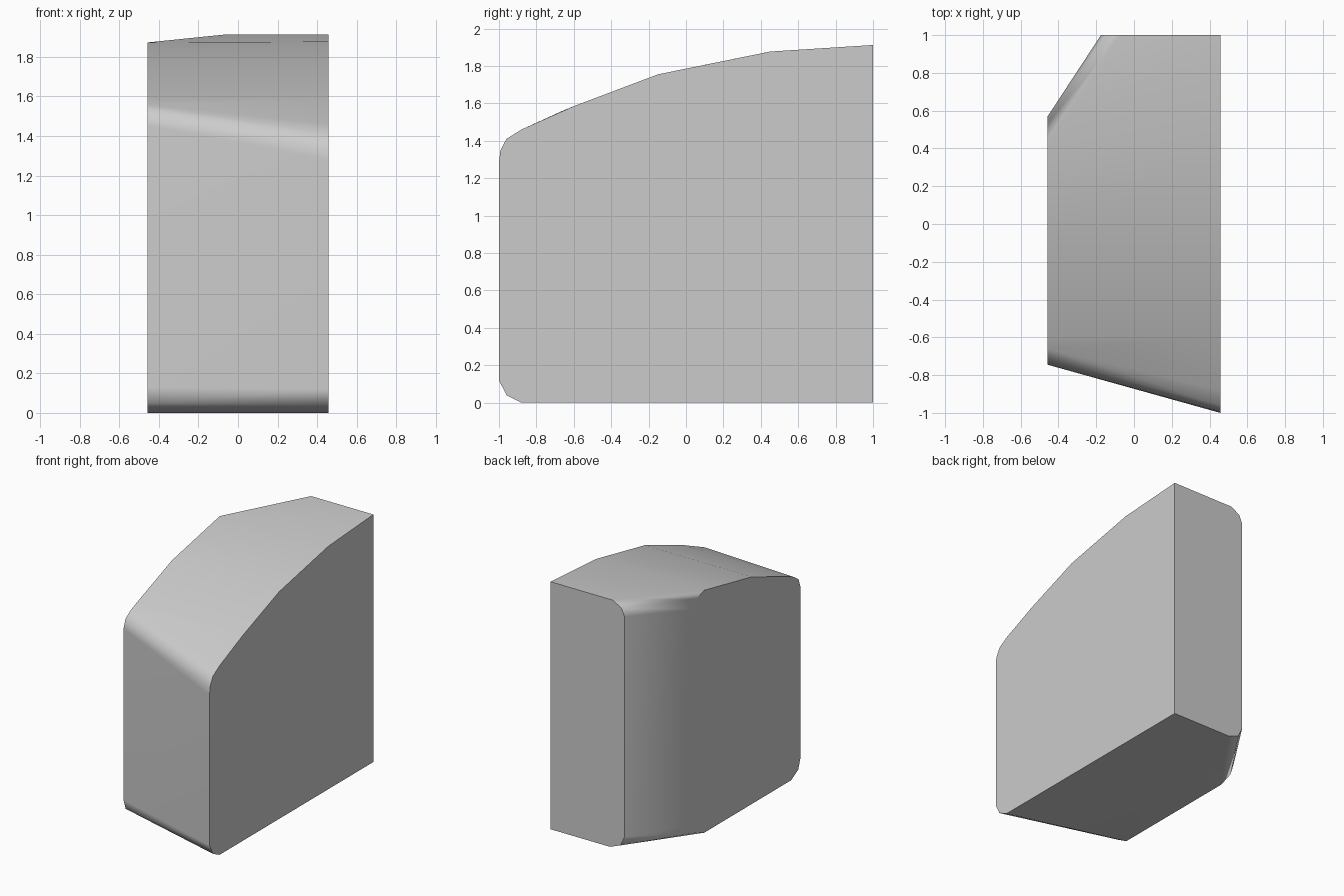
import bpy
import bmesh
import math

if "Cube" in bpy.data.objects:
    bpy.data.objects.remove(bpy.data.objects["Cube"])

HALF_W = 0.457

# Crowned top, shared by both sides (y, z)
crown = [(-0.15, 1.755), (-0.6, 1.585)]

# Tall right side outline (y, z)
right = [(1, 0), (1, 1.912), (0.45, 1.877), *crown, (-0.88, 1.46),
         (-0.96, 1.41), (-0.993, 1.345), (-1, 1.28),
         (-1, 0.12), (-0.96, 0.04), (-0.88, 0)]

# Shorter left side outline with rounded corners (y, z)
left = [(0.43, 0), (0.535, 0.04), (0.57, 0.11),
        (0.57, 1.78), (0.53, 1.84), (0.43, 1.873), *crown,
        (-0.66, 1.56), (-0.72, 1.52), (-0.745, 1.45),
        (-0.745, 0.13), (-0.718, 0.05), (-0.63, 0)]

# Rounded rear corner beside the angled wall (x, z)
rear = [(-0.05, 0), (-0.14, 0.035), (-0.175, 0.11),
        (-0.175, 1.81), (-0.148, 1.87), (-0.075, 1.912)]

points = [(HALF_W, y, z) for y, z in right]
points += [(-HALF_W, y, z) for y, z in left]
points += [(x, 1, z) for x, z in rear]

# Convex body spanning the three outlines
bm = bmesh.new()
for p in points:
    bm.verts.new(p)
hull = bmesh.ops.convex_hull(bm, input=bm.verts[:])
loose = [v for v in bm.verts if not v.link_faces]
bmesh.ops.delete(bm, geom=loose, context='VERTS')
bmesh.ops.dissolve_limit(bm, angle_limit=math.radians(1.5),
                         verts=bm.verts[:], edges=bm.edges[:])
bmesh.ops.recalc_face_normals(bm, faces=bm.faces[:])
mesh = bpy.data.meshes.new("body")
bm.to_mesh(mesh)
bm.free()

body = bpy.data.objects.new("body", mesh)
bpy.context.collection.objects.link(body)
bpy.context.view_layer.objects.active = body
body.select_set(True)
bpy.ops.object.shade_smooth_by_angle(angle=math.radians(40))
# Weighted normals keep the large walls flat
weighted = body.modifiers.new("flat_walls", 'WEIGHTED_NORMAL')
weighted.keep_sharp = True
